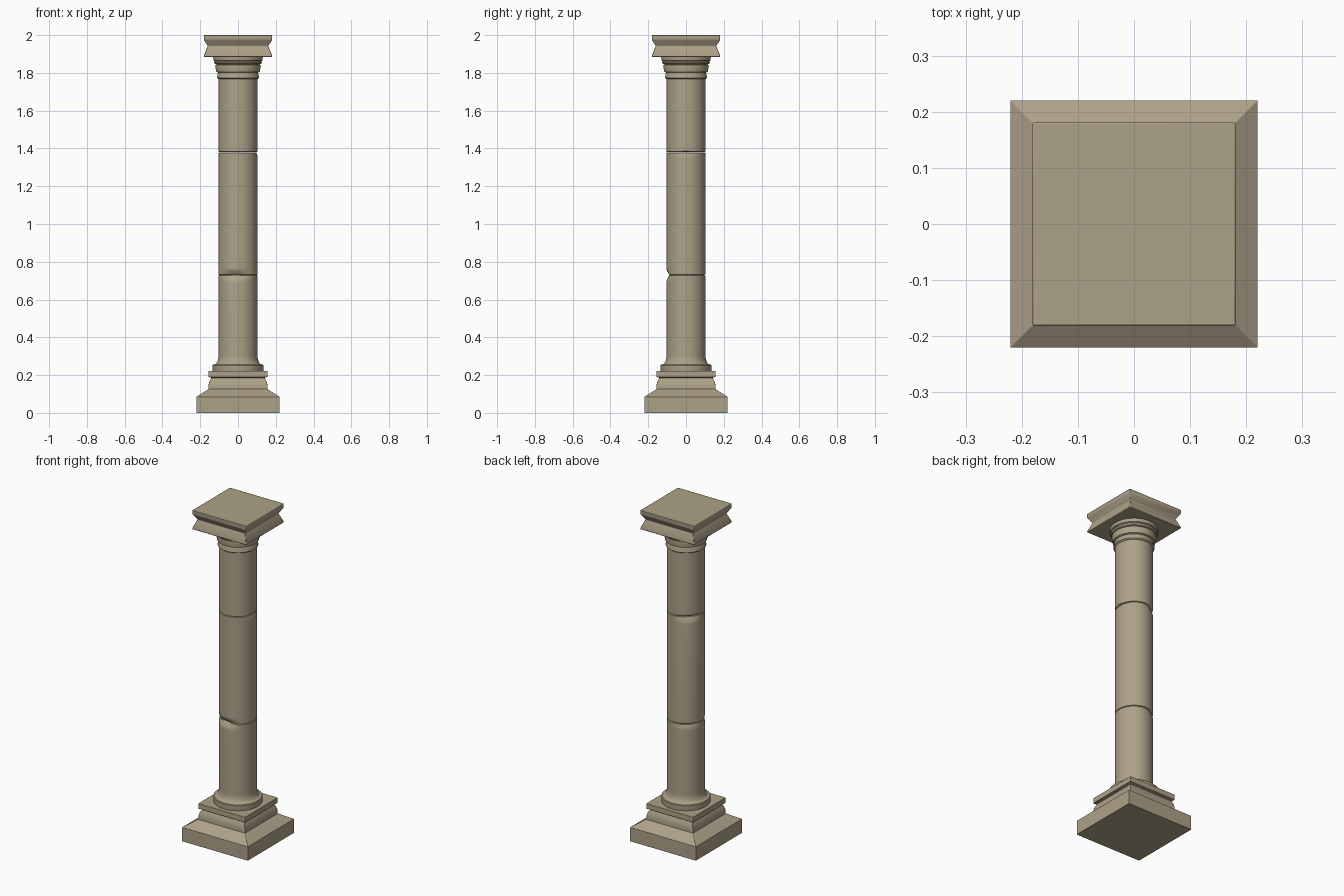
import bpy, bmesh, math

if "Cube" in bpy.data.objects:
    bpy.data.objects.remove(bpy.data.objects["Cube"])

stone = bpy.data.materials.new("warm_stone")
stone.diffuse_color = (0.42, 0.36, 0.25, 1)
stone.use_nodes = True
stone.node_tree.nodes["Principled BSDF"].inputs["Base Color"].default_value = stone.diffuse_color


def loft(name, profile, sides, radius_fn=None, bevel=0.0):
    """Stack rings from (radius, z) pairs; sides=4 gives square rings by half-width."""
    bm = bmesh.new()
    rings = []
    for r, z in profile:
        ring = []
        for i in range(sides):
            a = 2 * math.pi * (i + 0.5) / sides
            k = r * math.sqrt(2) if sides == 4 else r
            if radius_fn:
                k -= radius_fn(a, z)
            ring.append(bm.verts.new((k * math.cos(a), k * math.sin(a), z)))
        rings.append(ring)
    for lo, hi in zip(rings, rings[1:]):
        for i in range(sides):
            j = (i + 1) % sides
            bm.faces.new((lo[i], lo[j], hi[j], hi[i]))
    bm.faces.new(rings[0][::-1])
    bm.faces.new(rings[-1])
    mesh = bpy.data.meshes.new(name)
    bm.to_mesh(mesh)
    bm.free()
    mesh.materials.append(stone)
    ob = bpy.data.objects.new(name, mesh)
    bpy.context.collection.objects.link(ob)
    if bevel:
        m = ob.modifiers.new("soft_edges", 'BEVEL')
        m.width, m.segments, m.limit_method = bevel, 2, 'ANGLE'
        m.angle_limit = math.radians(25)
    bpy.ops.object.select_all(action='DESELECT')
    bpy.context.view_layer.objects.active = ob
    ob.select_set(True)
    bpy.ops.object.shade_smooth_by_angle(angle=math.radians(32))
    return ob


# Worn chips at drum joints: joint z, direction, half width (deg), depth, height below, above
chips = [(0.73, -100, 60, 0.020, 0.035, 0.032),
         (0.73, 130, 65, 0.010, 0.030, 0.008),
         (1.38, 135, 65, 0.015, 0.040, 0.012),
         (1.38, 0, 45, 0.007, 0.025, 0.006)]


def chip_depth(a, z):
    cut = 0.0
    for cz, ang, half, depth, below, above in chips:
        d = (math.degrees(a) - ang + 180) % 360 - 180
        dz = abs(z - cz) / (below if z < cz else above)
        if abs(d) < half and dz < 1:
            cut = max(cut, depth * math.cos(math.pi / 2 * d / half) ** 2 * (1 - dz) ** 1.4)
    return cut


# Square base
loft("plinth", [(0.22, 0), (0.22, 0.085), (0.155, 0.127), (0.155, 0.128)], 4, bevel=0.003)
loft("base_block", [(0.157, 0.12), (0.157, 0.145), (0.152, 0.165), (0.141, 0.186),
                    (0.157, 0.190), (0.157, 0.222)], 4, bevel=0.002)

# Round foot flaring into the shaft
foot = [(0.133, 0.215), (0.135, 0.228), (0.135, 0.252), (0.131, 0.256)]
for i in range(9):
    t = math.pi / 2 * i / 8
    foot.append((0.127 - 0.023 * math.sin(t), 0.302 - 0.046 * math.cos(t)))
loft("shaft_foot", foot, 64)

# Shaft drums with rounded, chipped ends
steps = (0.003, 0.006, 0.01, 0.015, 0.02, 0.026, 0.033, 0.042)
for name, z0, z1 in (("lower_drum", 0.29, 0.73), ("middle_drum", 0.73, 1.38),
                     ("upper_drum", 1.38, 1.78)):
    prof = [(0.100, z0 + 0.0005)] + [(0.104, z0 + s) for s in steps]
    prof += [(0.104, z1 - s) for s in reversed(steps)] + [(0.100, z1 - 0.0005)]
    loft(name, prof, 64, chip_depth)

# Stepped neck rings under the capital
loft("neck_rings", [(0.104, 1.768), (0.112, 1.774), (0.109, 1.790), (0.106, 1.802),
                    (0.115, 1.806), (0.121, 1.838), (0.120, 1.842), (0.113, 1.845),
                    (0.124, 1.849), (0.128, 1.858), (0.122, 1.862), (0.130, 1.866),
                    (0.132, 1.886)], 64)

# Square capital with a V waist
loft("capital", [(0.181, 1.885), (0.181, 1.892), (0.160, 1.942), (0.181, 1.976),
                 (0.181, 2.0)], 4, bevel=0.003)
